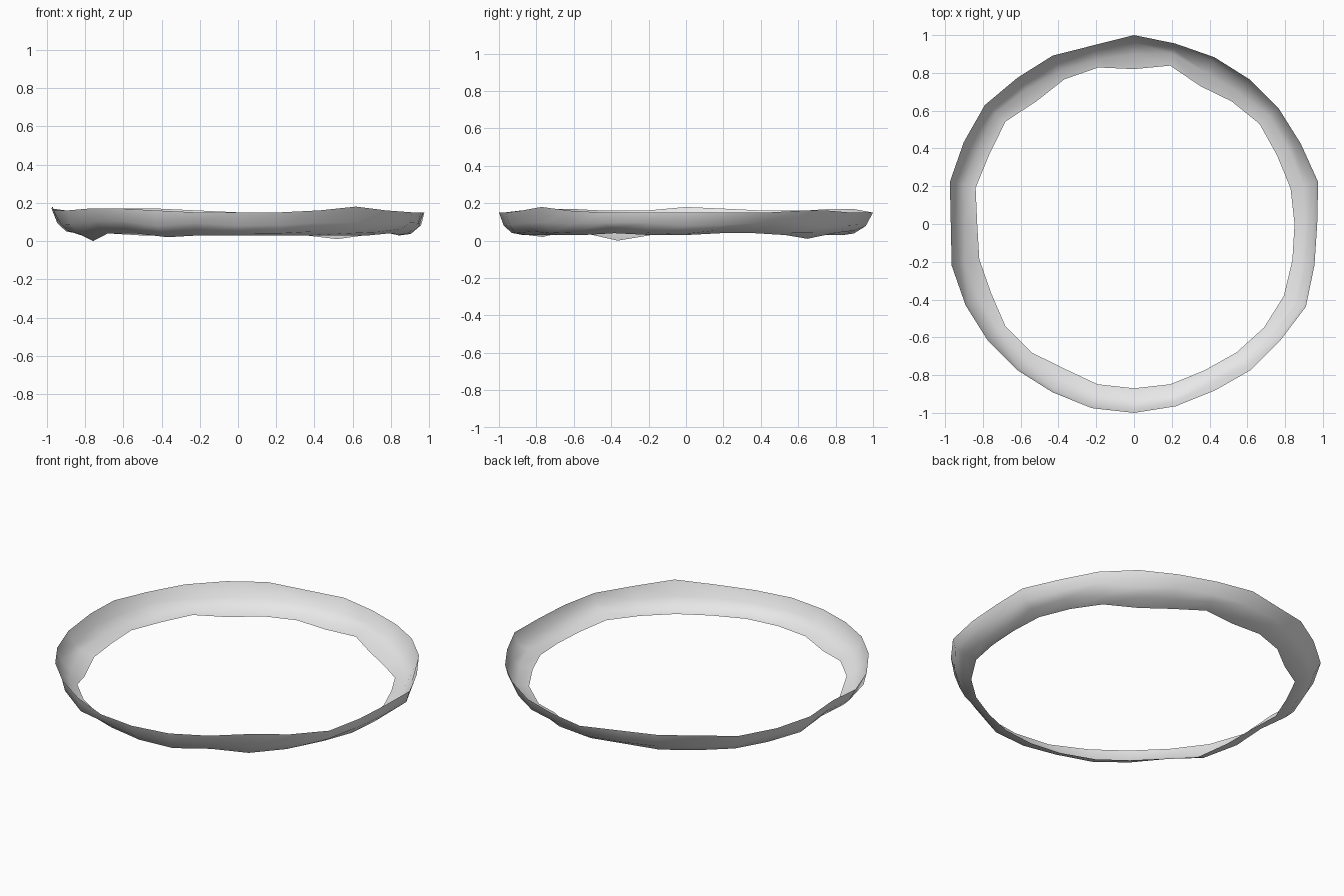
import bpy
import bmesh
import random
from math import sin, cos, tau

cube = bpy.data.objects.get("Cube")
if cube:
    bpy.data.objects.remove(cube, do_unlink=True)

random.seed(4)

# Uneven edges of the band, in hundredths, stepping clockwise from the back
rim_radius = [100, 98, 98, 98, 98, 98, 100, 97, 98, 101, 99, 99, 98, 99,
              100, 100, 99, 99, 99, 99, 99, 97, 100, 100, 101, 99, 99, 97]
hem_radius = [82, 86, 81, 83, 85, 84, 85, 85, 86, 88, 88, 87, 86, 87,
              87, 87, 85, 87, 87, 84, 84, 83, 86, 85, 87, 83, 85, 85]
rim_height = [15, 15, 15, 16, 16, 15, 15, 15, 15, 15, 16, 18, 16, 15,
              15, 15, 16, 17, 17, 16, 16, 18, 17, 16, 16, 17, 17, 16]
hem_height = [3, 3, 3, 1, 3, 4, 4, 3, 3, 4, 3, 3, 3, 3,
              3, 3, 2, 4, 4, 0, 3, 4, 4, 4, 4, 3, 3, 3]

# Curved cross-section from rim to hem: fraction outwards, fraction upwards
section = [(1, 1), (0.82, 0.48), (0.45, 0.14), (0, 0)]


def make_material(name, colour):
    material = bpy.data.materials.new(name)
    material.use_nodes = True
    material.diffuse_color = colour
    shader = next(n for n in material.node_tree.nodes if n.type == 'BSDF_PRINCIPLED')
    shader.inputs["Base Color"].default_value = colour
    return material


def blend(low, high, amount):
    return (low + (high - low) * amount) / 100


# Sweep the section round the ring, with a slight crumple in the middle rows
bm = bmesh.new()
columns = []
edges = zip(rim_radius, hem_radius, rim_height, hem_height)
for step, (rim_r, hem_r, rim_z, hem_z) in enumerate(edges):
    angle = tau * step / len(rim_radius)
    column = []
    for outwards, upwards in section:
        radius = blend(hem_r, rim_r, outwards)
        height = blend(hem_z, rim_z, upwards)
        if 0 < outwards < 1:
            radius += random.uniform(-0.012, 0.012)
            height += random.uniform(-0.012, 0.012)
        column.append(bm.verts.new((radius * sin(angle), radius * cos(angle), height)))
    columns.append(column)

# Skin neighbouring columns, facing up and inwards
for step, near in enumerate(columns):
    far = columns[(step + 1) % len(columns)]
    for row in range(len(section) - 1):
        face = bm.faces.new((near[row], far[row], far[row + 1], near[row + 1]))
        face.smooth = True

mesh = bpy.data.meshes.new("ring_band")
bm.to_mesh(mesh)
bm.free()
mesh.materials.append(make_material("light grey", (0.8, 0.8, 0.8, 1)))
band = bpy.data.objects.new("ring_band", mesh)
bpy.context.collection.objects.link(band)
